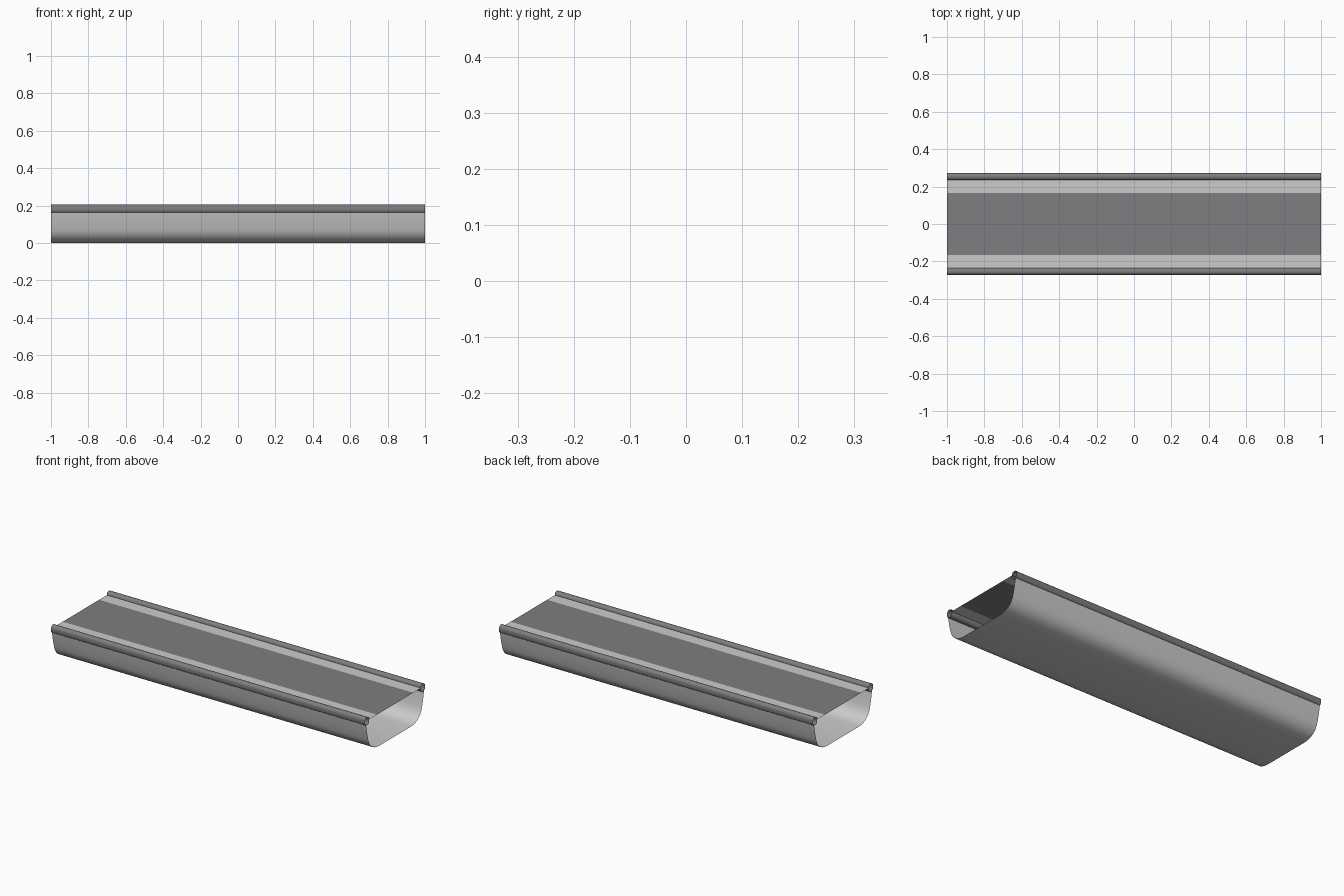
import bpy, bmesh, math

if "Cube" in bpy.data.objects:
    bpy.data.objects.remove(bpy.data.objects["Cube"])

dark = bpy.data.materials.new("dark_grey")
dark.diffuse_color = (0.21, 0.205, 0.215, 1)
dark.use_nodes = True
dark.node_tree.nodes["Principled BSDF"].inputs["Base Color"].default_value = dark.diffuse_color


def extrude_profile(name, pts, closed=False, mat=None):
    """Thin open-ended sheet: a (y, z) profile swept from x = -1 to x = 1."""
    bm = bmesh.new()
    a = [bm.verts.new((-1, y, z)) for y, z in pts]
    b = [bm.verts.new((1, y, z)) for y, z in pts]
    n = len(pts)
    for i in range(n if closed else n - 1):
        j = (i + 1) % n
        bm.faces.new((a[i], a[j], b[j], b[i]))
    # every profile runs so that this winding faces outward
    mesh = bpy.data.meshes.new(name)
    bm.to_mesh(mesh)
    bm.free()
    ob = bpy.data.objects.new(name, mesh)
    bpy.context.collection.objects.link(ob)
    if mat:
        mesh.materials.append(mat)
    bpy.context.view_layer.objects.active = ob
    bpy.ops.object.select_all(action='DESELECT')
    ob.select_set(True)
    bpy.ops.object.shade_smooth_by_angle(angle=math.radians(40))
    return ob


def rounded_rect(cy, cz, hy, hz, r, seg=5):
    pts = []
    for k, (sy, sz) in enumerate(((1, 1), (-1, 1), (-1, -1), (1, -1))):
        for i in range(seg + 1):
            t = math.pi / 2 * (k + i / seg)
            pts.append((cy + sy * (hy - r) + r * math.cos(t),
                        cz + sz * (hz - r) + r * math.sin(t)))
    return pts


# Trough: leaning wall, rounded corner, flat bottom
half = [(0.264, 0.165), (0.255, 0.115), (0.245, 0.075)]
p0, p1, p2 = half[-1], (0.228, 0.006), (0.15, 0.0)
for i in range(1, 11):
    t = i / 10
    half.append(tuple((1 - t) ** 2 * u + 2 * t * (1 - t) * v + t * t * w
                      for u, v, w in zip(p0, p1, p2)))
left = [(-y, z) for y, z in half]
extrude_profile("trough", left + half[::-1])

# Dark panel across the top
extrude_profile("top_panel", [(0.165, 0.187), (-0.165, 0.187)], mat=dark)

# Light side strips and rolled dark rims
for s, side in ((-1, "front"), (1, "back")):
    strip = sorted([(s * 0.165, 0.187), (s * 0.24, 0.187)], reverse=True)
    extrude_profile(side + "_strip", strip)
    extrude_profile(side + "_rim",
                    rounded_rect(s * 0.2535, 0.1825, 0.0185, 0.0225, 0.0165),
                    closed=True, mat=dark)
